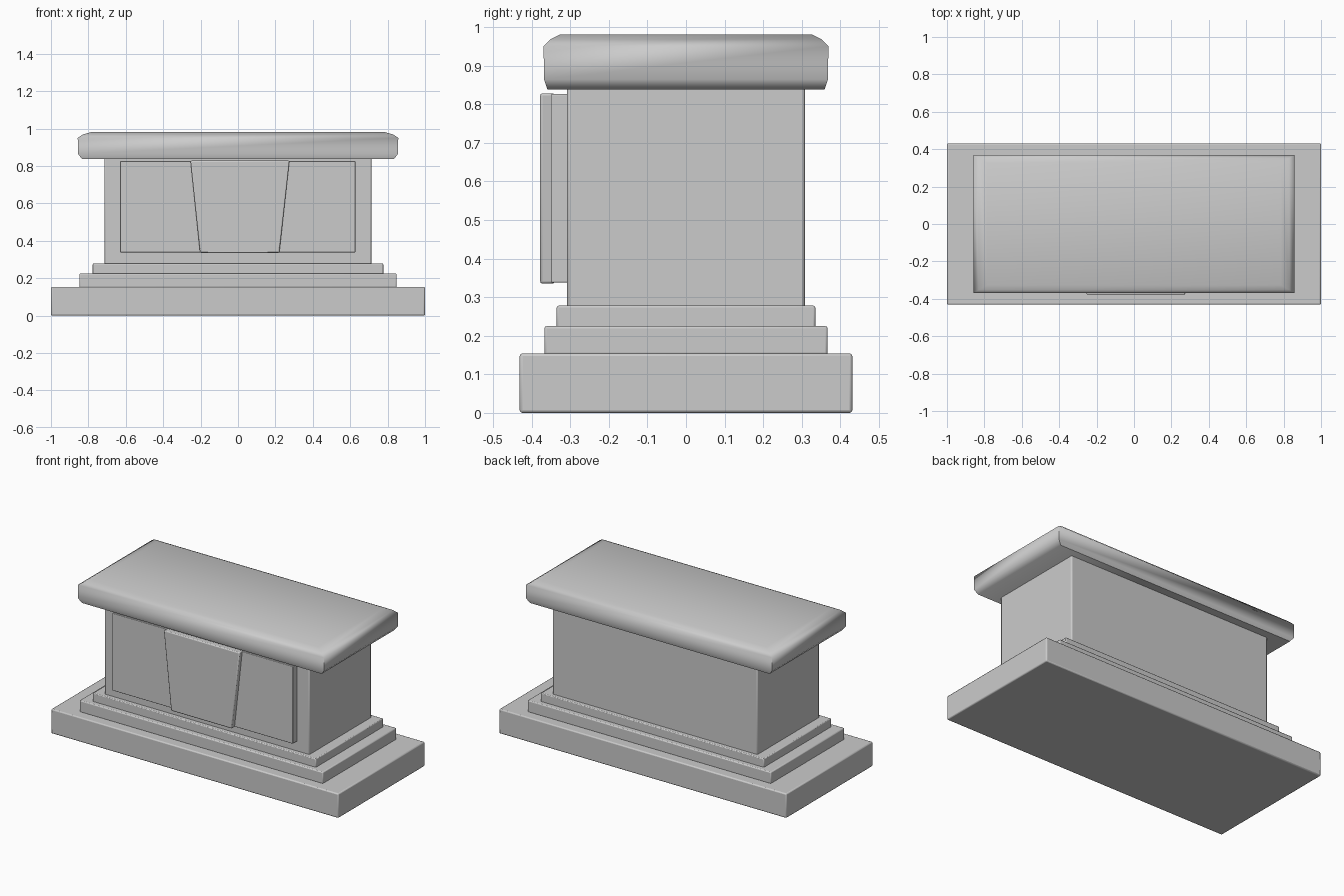
import bpy, bmesh

if "Cube" in bpy.data.objects:
    bpy.data.objects.remove(bpy.data.objects["Cube"])


def loft(name, loops, bevel=0.0, angle=30):
    """Solid skinned through stacked four-point loops, capped at both ends."""
    bm = bmesh.new()
    rings = [[bm.verts.new(p) for p in loop] for loop in loops]
    for a, b in zip(rings, rings[1:]):
        for i in range(4):
            j = (i + 1) % 4
            bm.faces.new((a[i], a[j], b[j], b[i]))
    bm.faces.new(rings[0][::-1])
    bm.faces.new(rings[-1])
    bmesh.ops.recalc_face_normals(bm, faces=bm.faces[:])
    mesh = bpy.data.meshes.new(name)
    bm.to_mesh(mesh)
    bm.free()
    ob = bpy.data.objects.new(name, mesh)
    bpy.context.collection.objects.link(ob)
    if bevel:
        mod = ob.modifiers.new("edge_bevel", 'BEVEL')
        mod.width = bevel
        mod.segments = 2
    bpy.ops.object.select_all(action='DESELECT')
    ob.select_set(True)
    bpy.context.view_layer.objects.active = ob
    bpy.ops.object.shade_smooth_by_angle(angle=angle * 3.14159 / 180)
    return ob


def rect(hx, hy, z):
    return [(-hx, -hy, z), (hx, -hy, z), (hx, hy, z), (-hx, hy, z)]


def front_quad(bottom, top, z0, z1, y):
    return [(bottom[0], y, z0), (bottom[1], y, z0), (top[1], y, z1), (top[0], y, z1)]


# Stepped plinth and main body
for name, hx, hy, z0, z1, bevel in [
    ("base_plinth", 1.0, 0.431, 0.0, 0.154, 0.007),
    ("lower_step", 0.848, 0.367, 0.15, 0.225, 0.006),
    ("upper_step", 0.777, 0.335, 0.22, 0.278, 0.005),
    ("body", 0.713, 0.308, 0.27, 0.85, 0.008),
]:
    loft(name, [rect(hx, hy, z0), rect(hx, hy, z1)], bevel)

# Top slab with undercut lower edge and sloped upper edge
loft("top_slab", [
    rect(0.835, 0.359, 0.838),
    rect(0.855, 0.368, 0.864),
    rect(0.857, 0.369, 0.95),
    rect(0.83, 0.352, 0.968),
    rect(0.785, 0.326, 0.981),
], angle=60)

# Raised front panel
span = (-0.63, 0.627)
loft("front_panel", [front_quad(span, span, 0.338, 0.826, y) for y in (-0.30, -0.35)], 0.003)

# Tapered keystone on the panel
loft("keystone", [front_quad((-0.203, 0.221), (-0.254, 0.275), 0.335, 0.828, y)
                  for y in (-0.34, -0.378)], 0.006)
